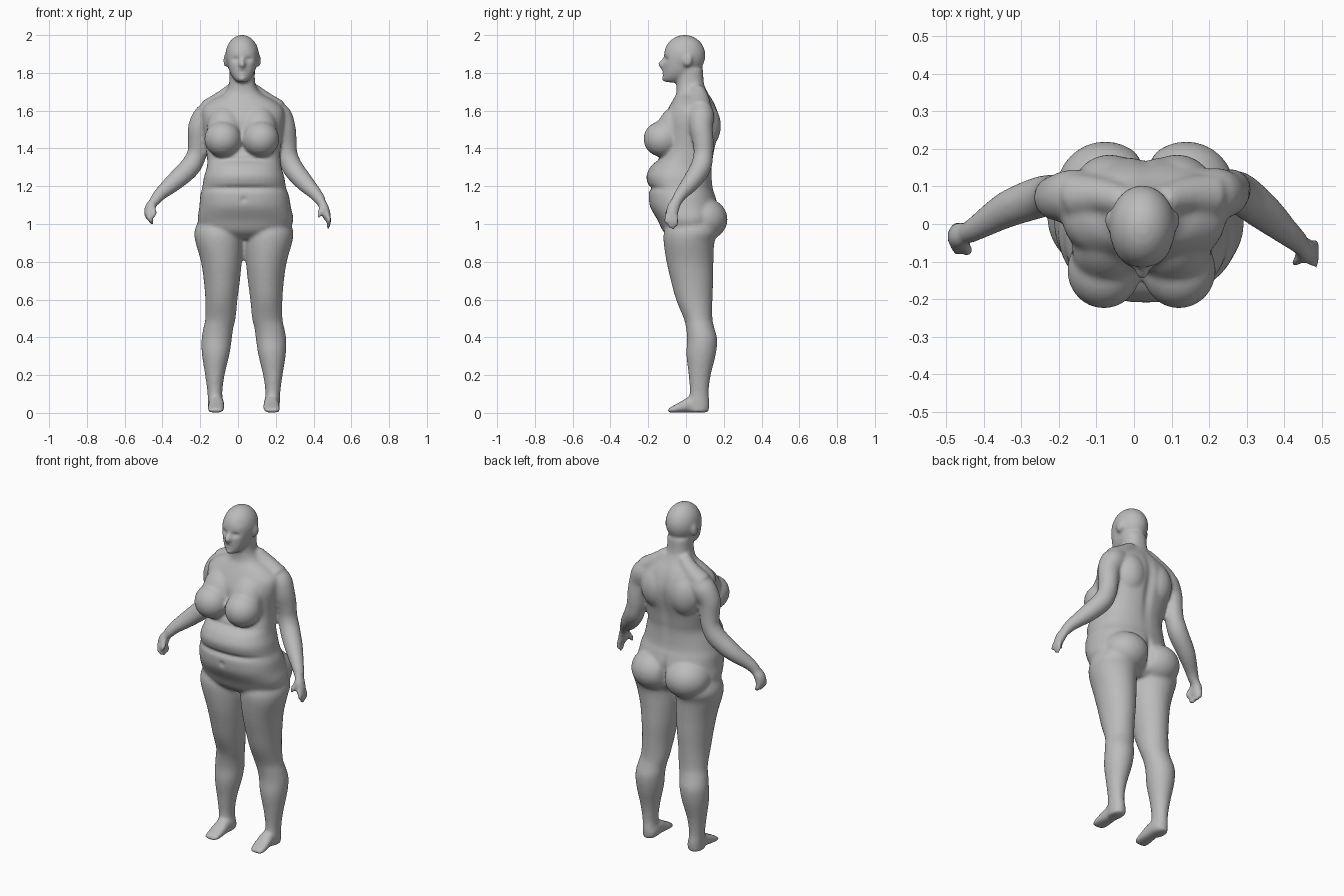
import bpy
import bmesh
import math
from mathutils import Vector, Matrix

MID = 0.031          # the body stands slightly off centre
SIDES = (-1, 1)
CM = 0.01            # part tables are written in hundredths

cube = bpy.data.objects.get("Cube")
if cube:
    bpy.data.objects.remove(cube)

bm = bmesh.new()


def smooth_rows(rows, steps=4):
    """Catmull-Rom interpolation of rows of numbers."""
    rows = [Vector(r) * CM for r in rows]
    out = []
    for i in range(len(rows) - 1):
        a, b, c, d = (rows[max(0, min(len(rows) - 1, i + k))] for k in (-1, 0, 1, 2))
        for s in range(steps):
            t = s / steps
            out.append(b + 0.5 * t * ((c - a) + t * ((2 * a - 5 * b + 4 * c - d) + t * (3 * (b - c) + d - a))))
    return out + [rows[-1]]


def skin(loops):
    """Close a stack of point loops into a solid."""
    rings = [[bm.verts.new(p) for p in loop] for loop in loops]
    for low, high in zip(rings, rings[1:]):
        for i in range(len(low)):
            j = (i + 1) % len(low)
            bm.faces.new((low[i], low[j], high[j], high[i]))
    bm.faces.new(rings[0][::-1])
    bm.faces.new(rings[-1])


def oval(centre, u, v, power=2.0, count=40):
    loop = []
    for i in range(count):
        a = math.tau * i / count
        c, s = math.cos(a), math.sin(a)
        loop.append(centre + u * math.copysign(abs(c) ** (2 / power), c)
                    + v * math.copysign(abs(s) ** (2 / power), s))
    return loop


def stack(rows, power=2.0, side=1):
    """Horizontal slices: height, x from, x to, y from, y to."""
    loops = []
    for z, x0, x1, y0, y1 in smooth_rows(rows):
        x = MID + side * ((x0 + x1) / 2 - MID)
        loops.append(oval(Vector((x, (y0 + y1) / 2, z)), Vector(((x1 - x0) / 2, 0, 0)),
                          Vector((0, (y1 - y0) / 2, 0)), power))
    skin(loops)


def limb(rows, flat=1.0):
    """Tube along a path: x, y, z, radius."""
    rows = smooth_rows(rows)
    points = [Vector(row[:3]) for row in rows]
    loops = []
    for i, point in enumerate(points):
        along = (points[min(i + 1, len(points) - 1)] - points[max(i - 1, 0)]).normalized()
        u = Vector((1, 0, 0))
        u = (u - along * u.dot(along)).normalized()
        radius = rows[i][3]
        loops.append(oval(point, u * radius * flat, along.cross(u) * radius, count=24))
    skin(loops)


def blob(centre, radii, tilt=0):
    place = (Matrix.Translation(Vector(centre) * CM) @ Matrix.Rotation(math.radians(tilt), 4, 'X')
             @ Matrix.Diagonal(Vector(radii) * CM).to_4x4())
    bmesh.ops.create_uvsphere(bm, u_segments=32, v_segments=20, radius=1, matrix=place)


# torso and neck
stack([(92, -10, 17, -7, 10), (96, -19, 26, -12, 15), (102, -21.3, 29.3, -15, 17),
       (109, -20.5, 28, -19, 17), (115, -20, 27, -19.8, 15.5), (119, -19, 25.5, -19.5, 14.2),
       (125, -18, 24.5, -21, 13.7), (130, -16.5, 23, -19, 13.7), (134, -16.3, 22.5, -15.5, 14.3),
       (140, -17, 22.5, -12.5, 15.3), (148, -18, 23.5, -12.5, 17.3), (155, -19, 24.5, -12, 17.8),
       (161, -19, 24, -9.5, 16.3), (165.5, -14, 19, -7, 14.2), (169, -7.5, 12.5, -5.2, 12),
       (174, -4.8, 9.2, -5, 9.6), (182, -4.5, 9, -5, 9)], power=2.3)

# head: jaw and face, cranium, nose, lips
stack([(175, 0, 4.4, -10.5, -5), (177, -2.3, 6.7, -11.8, 0), (181, -4.6, 9, -11.9, 5),
       (187, -6, 10.4, -11.8, 8), (192, -6, 10.4, -11.2, 8)], power=2.3)
blob((2.2, -0.7, 189.3), (8.9, 11, 10.8))
limb([(2.2, -11, 188, 1), (2.2, -12.4, 186, 1.3), (2.2, -13.2, 184.5, 1.7), (2.2, -11.5, 183.5, 1.6)])
blob((2.2, -11.6, 180.7), (2.6, 1.3, 1.2))
blob((2.2, -11.2, 177), (2.4, 1.6, 1.6))

# parts that repeat on both sides
for side in SIDES:
    # ear, breast, chest slope, shoulder blade, buttock
    blob((2.2 + side * 8.8, 1, 186.5), (1.2, 2.4, 3.4), -10)
    blob((2 + side * 10, -12.3, 145), (9.8, 10.2, 9.6))
    blob((2 + side * 9, -7.5, 150), (9.5, 8.5, 14), -25)
    blob((2.5 + side * 9, 8.5, 152), (10, 10, 13))
    blob((MID / CM + side * 10.8, 9, 102.5), (13, 13, 11.5))
    # hollow between neck and shoulder
    limb([(2.5 + side * 5, 6, 171, 4), (2.5 + side * 11, 7.5, 165.5, 5), (2.5 + side * 18, 7.5, 160, 6.2)])

    # leg
    stack([(102, 7, 27, -9, 15), (96, 3.6, 29.3, -11.6, 17), (90, 3.5, 28.6, -11.8, 15),
           (80, 4.2, 25.8, -10.3, 14.5), (70, 5.2, 24.3, -8, 14.4), (60, 6.5, 23.5, -5.3, 14),
           (50, 7.5, 23.5, -1.2, 14), (45, 8.7, 24.5, 0, 15), (39, 9.5, 25.5, 0.6, 16.5),
           (31, 10.7, 25.3, 0.2, 15.8), (20, 13.3, 23.6, 1.4, 13.1), (11, 14.5, 22.4, 2, 12),
           (5, 14, 22.2, 1, 12.5), (0.4, 14.5, 22, 1.5, 12)], side=side)

    # foot, from heel to toes
    rows = smooth_rows([(17.5, 11.5, 3, 2.6, 2.6), (17.6, 8, 4, 4, 4), (17.6, 2, 4.4, 4, 4.2),
                        (17.8, -3, 3, 4.4, 2.8), (18, -7, 1.9, 4.3, 1.8), (18.2, -9.7, 1.2, 3.1, 1.0)])
    skin([oval(Vector((MID + side * (x - MID), y, z)), Vector((rx, 0, 0)), Vector((0, 0, rz)), 2.4)
          for x, y, z, rx, rz in rows])

# left arm and hand
limb([(17, 8, 160, 6), (21.5, 8, 157, 7), (24.3, 8, 151, 6.2), (25.5, 9, 144, 5.6), (26.3, 9.2, 137, 5.2),
      (28.8, 7.8, 130, 5.5), (34.8, 3, 122.5, 4.9), (41, -2.5, 116, 3.5), (44, -5, 112, 2.9)])
limb([(43.5, -4.5, 113, 2.6), (45.6, -6.8, 108.5, 3.4), (47, -7.5, 104, 3), (47.4, -7.5, 102, 2)], 0.75)
for offset, tip in ((-3, 100.5), (-1, 98), (1, 97.2), (2.6, 99)):
    limb([(47, -7.5 + offset * 0.8, 105, 1.2), (48.3, -7.7 + offset, 102, 1.1), (47.5, -7.5 + offset, tip, 0.9)])
limb([(44.5, -8, 109, 1.3), (43.2, -10, 106, 1.2), (43, -10.5, 103, 0.9)])

# right arm and closed hand
limb([(-11.5, 8, 160, 6), (-16.5, 7.5, 157, 7), (-20.3, 7, 151, 6.2), (-21, 7.5, 144, 5.5), (-21.8, 8, 137, 5.2),
      (-25.5, 7, 130, 5.5), (-33.5, 4, 122.5, 4.9), (-41, -0.5, 116, 3.5), (-44.3, -2.5, 112, 2.9)])
limb([(-43.5, -2, 113, 2.6), (-46.4, -3, 109, 3.5), (-47, -3.5, 105, 3.3), (-46.3, -3.5, 103, 2.4)], 0.8)
for offset, tip in ((-3.5, 101), (-1.3, 99.8), (1, 100), (3, 101.5)):
    limb([(-47.5, -3.5 + offset * 0.8, 106, 1.3), (-47, -3.5 + offset, 103, 1.3), (-45, -3.5 + offset, tip, 1)])
limb([(-45, -5, 109, 1.4), (-44.3, -7.2, 106, 1.3), (-44.4, -7.8, 103.5, 1)])

# fuse all parts into one skin
bmesh.ops.recalc_face_normals(bm, faces=bm.faces)
rough = bpy.data.meshes.new("rough_body")
bm.to_mesh(rough)
bm.free()
body = bpy.data.objects.new("body", rough)
bpy.context.collection.objects.link(body)
fuse = body.modifiers.new("fuse", 'REMESH')
fuse.mode = 'VOXEL'
fuse.voxel_size = 0.009
soften = body.modifiers.new("soften", 'SMOOTH')
soften.factor = 0.5
soften.iterations = 8
fused = bpy.data.meshes.new_from_object(body.evaluated_get(bpy.context.evaluated_depsgraph_get()))
body.modifiers.clear()
body.data = fused
bpy.data.meshes.remove(rough)

clay = bmesh.new()
clay.from_mesh(fused)


def press(centre, reach, push, facing):
    """Softly push the skin along y near a point, on the front (-1) or back (1) only."""
    x, y, z = Vector(centre) * CM
    rx, ry, rz = Vector(reach) * CM
    for vert in clay.verts:
        co = vert.co
        if abs(co.z - z) < 3 * rz and vert.normal.y * facing > 0.1:
            gap = ((co.x - x) / rx) ** 2 + ((co.y - y) / ry) ** 2 + ((co.z - z) / rz) ** 2
            co.y += push * CM * math.exp(-gap)


# eye sockets, mouth line, belly folds, navel, spine groove, cleft
for side in SIDES:
    press((2.2 + side * 3.4, -11.5, 187.2), (2.2, 4, 1.3), 1.2, -1)
press((2.2, -12, 180.7), (2.5, 3, 0.5), 0.5, -1)
press((3, -20, 119), (22, 12, 1.3), 1.2, -1)
press((3, -15, 134), (18, 8, 1.5), 0.8, -1)
press((3, -20, 113), (1.5, 5, 1.5), 0.8, -1)
press((3, 17, 145), (2.5, 8, 17), -1.3, 1)
press((3.1, 17, 103), (1.6, 12, 8), -2.2, 1)

for face in clay.faces:
    face.smooth = True
clay.to_mesh(fused)
clay.free()

# one plain skin colour
grey = bpy.data.materials.new("plain_grey")
grey.use_nodes = True
tone = (0.5, 0.5, 0.5, 1)
grey.diffuse_color = tone
grey.node_tree.nodes["Principled BSDF"].inputs["Base Color"].default_value = tone
fused.materials.clear()
fused.materials.append(grey)
